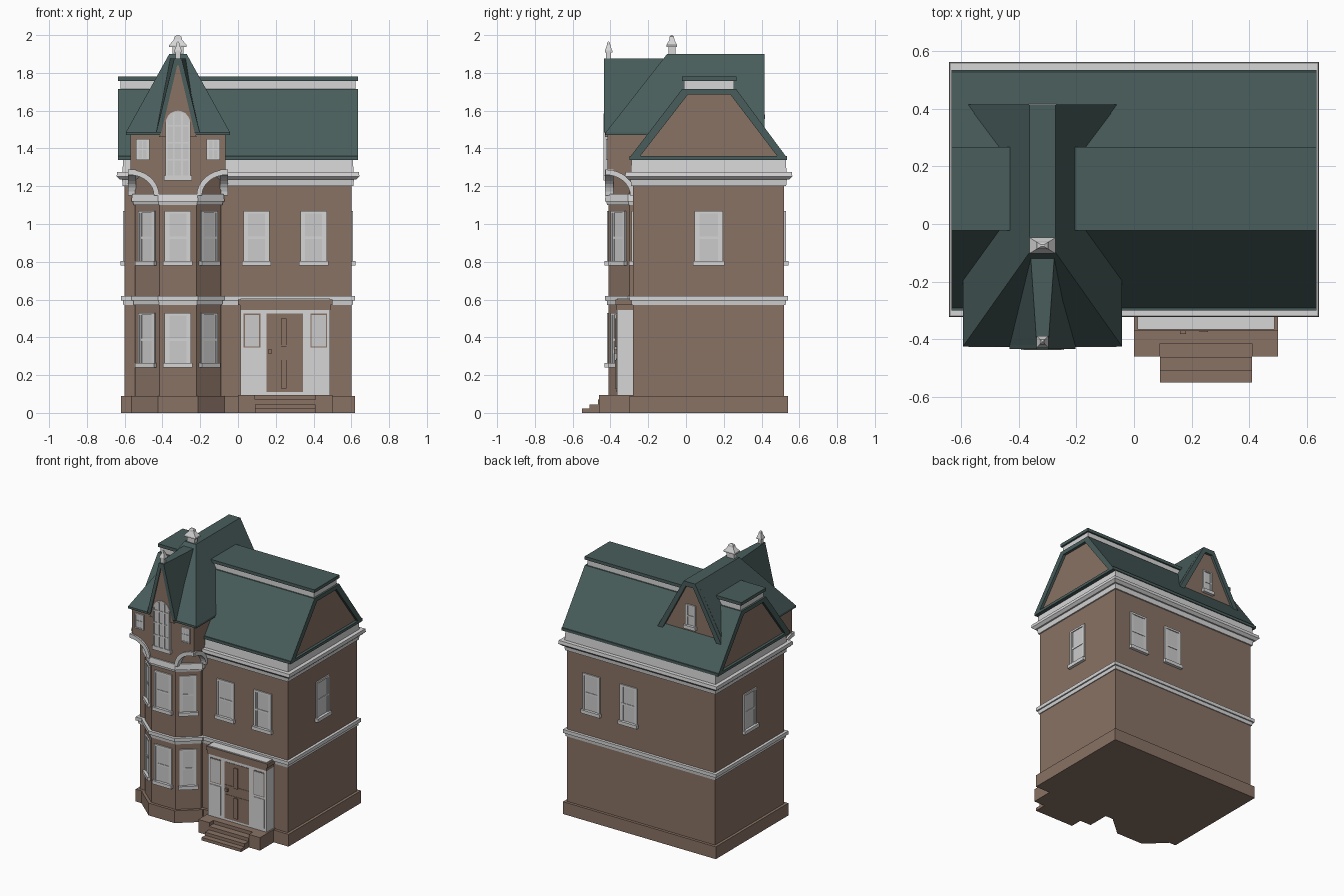
import bpy, bmesh, math
from mathutils import Matrix, Vector

if "Cube" in bpy.data.objects:
    bpy.data.objects.remove(bpy.data.objects["Cube"])


def material(name, r, g, b):
    m = bpy.data.materials.new(name)
    m.use_nodes = True
    m.diffuse_color = (r, g, b, 1)
    m.node_tree.nodes["Principled BSDF"].inputs["Base Color"].default_value = (r, g, b, 1)
    return m


BROWN = material("brown brick", 0.25, 0.17, 0.13)
GREEN = material("green slate", 0.065, 0.11, 0.105)
TRIM = material("white trim", 0.68, 0.67, 0.67)
GLASS = material("pale glass", 0.60, 0.60, 0.60)


def finish(name, bm, *mats):
    bmesh.ops.recalc_face_normals(bm, faces=bm.faces)
    me = bpy.data.meshes.new(name)
    bm.to_mesh(me)
    bm.free()
    for m in mats:
        me.materials.append(m)
    ob = bpy.data.objects.new(name, me)
    bpy.context.collection.objects.link(ob)
    return ob


def add_box(bm, x0, x1, y0, y1, z0, z1, index=0):
    size = Vector((x1 - x0, y1 - y0, z1 - z0))
    mid = Vector((x0 + x1, y0 + y1, z0 + z1)) / 2
    vs = bmesh.ops.create_cube(bm, size=1, matrix=Matrix.Translation(mid) @ Matrix.Diagonal(size).to_4x4())["verts"]
    for f in {f for v in vs for f in v.link_faces}:
        f.material_index = index


def box(name, mat, *dims):
    bm = bmesh.new()
    add_box(bm, *dims)
    return finish(name, bm, mat)


def loft(name, mat, ring_a, ring_b):
    bm = bmesh.new()
    a = [bm.verts.new(p) for p in ring_a]
    b = [bm.verts.new(p) for p in ring_b]
    bm.faces.new(a)
    bm.faces.new(b)
    for i in range(len(a)):
        j = (i + 1) % len(a)
        bm.faces.new((a[i], a[j], b[j], b[i]))
    return finish(name, bm, mat)


def prism_x(name, mat, profile, x0, x1):
    return loft(name, mat, [(x0, y, z) for y, z in profile], [(x1, y, z) for y, z in profile])


def prism_y(name, mat, profile, y0, y1):
    return loft(name, mat, [(CX + x, y0, z) for x, z in profile], [(CX + x, y1, z) for x, z in profile])


def mirrored(half):
    return half + [(-x, z) for x, z in reversed(half)]


CX = -0.318  # centre line of the bay and tower


def wall_ring(o, z):
    return [(-.6 - o, -.28 - o, z), (.6 + o, -.28 - o, z), (.6 + o, .52 + o, z), (-.6 - o, .52 + o, z)]


def bay_ring(o, z):
    half = [(-.227 - o, -.25), (-.227 - o, -.30 - .4 * o), (-.098 - .4 * o, -.41 - o)]
    return [(CX + x, y, z) for x, y in mirrored(half)]


def band(name, mat, ring, z0, o0, z1, o1):
    return loft(name, mat, ring(o0, z0), ring(o1, z1))


# Walls, bay, plinth and mouldings
band("house_walls", BROWN, wall_ring, .09, 0, 1.3, 0)
band("bay_walls", BROWN, bay_ring, .08, 0, 1.3, 0)
for label, ring in (("house", wall_ring), ("bay", bay_ring)):
    band(label + "_plinth", BROWN, ring, 0, .02, .09, .02)
    band(label + "_string_lower", TRIM, ring, .57, .007, .595, .01)
    band(label + "_string_upper", TRIM, ring, .595, .02, .62, .02)
band("cornice_lower", TRIM, wall_ring, 1.2, .01, 1.235, .014)
band("cornice_flare", TRIM, wall_ring, 1.235, .025, 1.252, .043)
band("cornice_edge", TRIM, wall_ring, 1.252, .043, 1.275, .04)
band("cornice_frieze", TRIM, wall_ring, 1.275, .012, 1.34, .008)
band("bay_cornice_lower", TRIM, bay_ring, 1.1, .008, 1.12, .012)
band("bay_cornice_upper", TRIM, bay_ring, 1.12, .02, 1.16, .014)

# Main roof: slate shell, brown gable ends, raised flat top
box("roof_eaves", GREEN, -.635, .635, -.3, .535, 1.34, 1.36)
outer = [(-.3, 1.35), (-.02, 1.715), (.265, 1.715), (.535, 1.35)]
inner = [(.49, 1.35), (.235, 1.685), (.01, 1.685), (-.25, 1.35)]
prism_x("main_roof", GREEN, outer + inner, -.635, .635)
prism_x("gable_walls", BROWN, inner, -.615, .615)
box("roof_riser", TRIM, -.622, .622, -.01, .255, 1.71, 1.757)
box("roof_cap", GREEN, -.635, .635, -.022, .267, 1.757, 1.78)

# Tower room with quarter arches over the cut corners of the bay
R_X, R_Z, ARCH_Z = .13, .11, 1.15


def arc(grow=0, steps=8):
    angles = [math.pi / 2 * i / steps for i in range(steps + 1)]
    return [((R_X + grow) * math.sin(t), ARCH_Z + (R_Z + grow) * math.cos(t)) for t in angles]


box("tower_room", BROWN, CX - .252, CX + .252, -.41, -.1, 1.262, 1.475)
prism_y("tower_front", BROWN, mirrored([(-.252, 1.475)] + [(u - .252, z) for u, z in arc()]), -.415, -.39)
arch = arc() + arc(.028)[::-1]
for s in (-1, 1):
    prism_y("front_arch_trim", TRIM, [(s * (.257 - u), z) for u, z in arch], -.428, -.385)
    side = [(u - .415, z) for u, z in arc()] + [(-.27, ARCH_Z), (-.27, 1.475), (-.415, 1.475)]
    prism_x("tower_side", BROWN, side, CX + s * .252, CX + s * .227)
    prism_x("side_arch_trim", TRIM, [(u - .425, z) for u, z in arch], CX + s * .265, CX + s * .222)

# Tower roof: hipped in front, gabled at the back
bm = bmesh.new()
for s in (-1, 1):
    for x, y, z in ((.276, -.425, 1.47), (.276, -.425, 1.485), (.276, .385, 1.47), (.276, .385, 1.485),
                    (.046, -.1, 1.9), (.046, .385, 1.9)):
        bm.verts.new((CX + s * x, y, z))
bmesh.ops.convex_hull(bm, input=bm.verts)
bmesh.ops.dissolve_limit(bm, angle_limit=.01, verts=bm.verts, edges=bm.edges)
finish("tower_roof", bm, GREEN)
rear_outer = mirrored([(-.276, 1.48), (-.046, 1.9)])
rear_inner = mirrored([(-.235, 1.48), (-.03, 1.865)])
prism_y("rear_gable_rim", GREEN, rear_outer + rear_inner[::-1], .38, .415)
prism_y("rear_gable_wall", BROWN, rear_inner, .38, .397)

# Narrow front gable with barge boards
front = mirrored([(-.115, 1.485), (-.02, 1.875)])
back = mirrored([(-.125, 1.485), (-.042, 1.875)])
loft("front_gable_roof", GREEN, [(CX + x, -.42, z) for x, z in front], [(CX + x, -.1, z) for x, z in back])
gable_inner = mirrored([(-.088, 1.485), (-.004, 1.84)])
prism_y("barge_boards", GREEN, front + gable_inner[::-1], -.435, -.4)
prism_y("front_gable_wall", BROWN, mirrored([(-.1, 1.46), (-.088, 1.485), (-.004, 1.84)]), -.428, -.4)


def finial(name, y, z, hx, hy, h):
    def ring(k, t):
        return [(CX + a * hx * k, y + b * hy * k, z + h * t) for a, b in ((-1, -1), (1, -1), (1, 1), (-1, 1))]
    for i, (k0, t0, k1, t1) in enumerate(((.65, 0, .65, .4), (1, .4, 1, .5), (1, .5, .45, .78),
                                          (.5, .78, .4, .92), (.4, .92, .12, 1))):
        loft(name, TRIM, ring(k0, t0), ring(k1, t1))


finial("rear_finial", -.075, 1.895, .046, .028, .105)
finial("front_finial", -.41, 1.87, .02, .02, .095)


def window(name, x, y, z0, z1, w, turn=0, cols=1, rows=2, sill=True):
    """Framed sash window facing -y, turned about z."""
    bm = bmesh.new()
    h, b = w / 2, min(.014, w * .11)
    add_box(bm, -h, h, -.002, .02, z0, z1, 1)
    for s in (-1, 1):
        add_box(bm, min(s * h, s * (h - b)), max(s * h, s * (h - b)), -.009, .01, z0, z1)
        e = h - b * 1.8
        add_box(bm, min(s * e, s * (h - b)), max(s * e, s * (h - b)), -.005, .01, z0, z1)
    for z in (z0, z1 - b):
        add_box(bm, -h + b, h - b, -.009, .01, z, z + b)
    for i in range(1, rows):
        z = z0 + (z1 - z0) * i / rows
        add_box(bm, -h + b, h - b, -.006, .01, z - b * .5, z + b * .5)
    for i in range(1, cols):
        u = -h + w * i / cols
        add_box(bm, u - b * .4, u + b * .4, -.006, .01, z0, z1)
    if sill:
        add_box(bm, -h - .008, h + .008, -.022, .01, z0 - .005, z0 + .02)
    bm.transform(Matrix.Translation((x, y, 0)) @ Matrix.Rotation(turn, 4, "Z"))
    finish(name, bm, TRIM, GLASS)


# Windows of the house, bay and tower
for x in (.098, .4):
    window("front_window", x, -.28, .785, 1.07, .14)
    window("back_window", x, .52, .785, 1.07, .14, math.pi)
for s in (-1, 1):
    window("side_window", s * .6, .12, .785, 1.07, .15, s * math.pi / 2)
    window("tower_window", CX + s * .187, -.415, 1.34, 1.45, .072, 0, 2, 2, False)
for z in (.245, .785):
    window("bay_front_window", CX, -.41, z, z + .285, .14)
    for s in (-1, 1):
        window("bay_side_window", CX + s * .1625, -.355, z, z + .285, .115, s * .706)
window("rear_gable_window", CX, .397, 1.56, 1.73, .08, math.pi)

# Tall arched window in the tower
head = [(-.066 * math.cos(math.pi * i / 10), 1.53 + .07 * math.sin(math.pi * i / 10)) for i in range(11)]
prism_y("arched_window_pane", GLASS, [(-.066, 1.24)] + head + [(.066, 1.24)], -.432, -.4)
bm = bmesh.new()
for u, top in ((-.061, 1.54), (-.022, 1.585), (.022, 1.585), (.061, 1.54)):
    add_box(bm, CX + u - .005, CX + u + .005, -.437, -.41, 1.25, top)
for z in (1.34, 1.43, 1.52):
    add_box(bm, CX - .062, CX + .062, -.436, -.41, z - .005, z + .005)
add_box(bm, CX - .074, CX + .074, -.438, -.4, 1.23, 1.258)
finish("arched_window_bars", bm, TRIM)

# Entrance: landing, steps, white surround and brown hood
box("landing", BROWN, 0, .5, -.415, -.28, 0, .095)
for x in (0, .41):
    box("landing_side", BROWN, x, x + .09, -.46, -.41, 0, .095)
for y, z in ((-.465, .07), (-.51, .045), (-.55, .022)):
    box("step", BROWN, .09, .41, y, -.41, 0, z)
box("door_surround", TRIM, .012, .488, -.365, -.27, .095, .55)
box("hood_lower", BROWN, .01, .49, -.367, -.27, .545, .572)
box("hood_upper", BROWN, 0, .5, -.372, -.27, .572, .6)
box("hood_top", TRIM, .012, .488, -.366, -.27, .6, .606)

# Door with raised rails, and sidelights with thin brown frames
box("door", BROWN, .15, .345, -.368, -.36, .11, .525)
for z in (.13, .35):
    box("door_panel", BROWN, .228, .258, -.376, -.36, z, z + .15)
for z in (.285, .355):
    box("door_rail", BROWN, .152, .343, -.371, -.36, z - .004, z + .004)
box("door_knob", BROWN, .16, .18, -.382, -.36, .315, .335)
for x in (.03, .383):
    box("sidelight_frame", BROWN, x, x + .088, -.368, -.36, .345, .525)
    box("sidelight_glass", GLASS, x + .006, x + .082, -.37, -.36, .351, .519)
    box("lower_panel", TRIM, x, x + .088, -.369, -.36, .12, .33)
